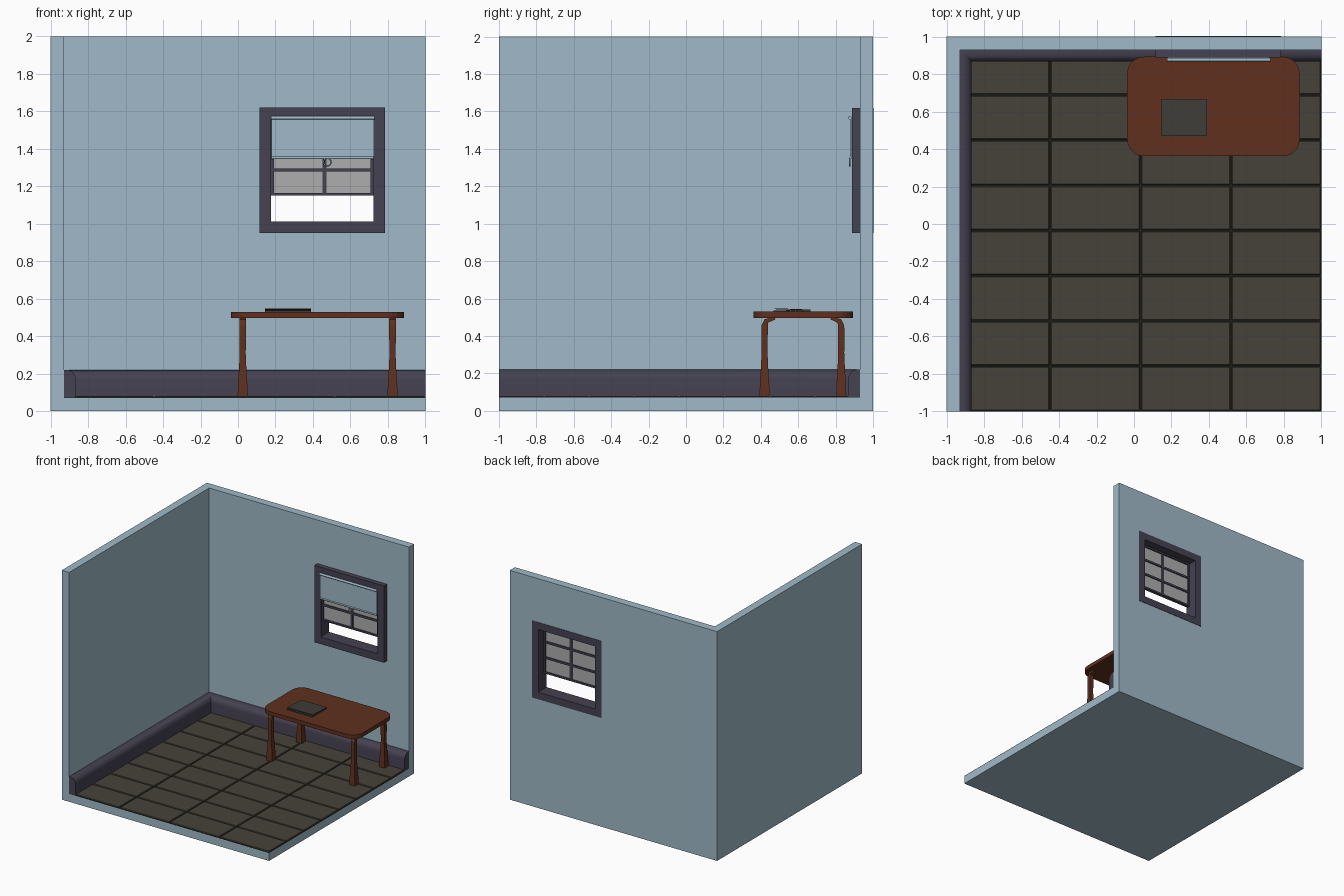
import bpy, bmesh, math
from math import cos, sin, radians

if "Cube" in bpy.data.objects:
    bpy.data.objects.remove(bpy.data.objects["Cube"])


def mat(name, r, g, b):
    m = bpy.data.materials.new(name)
    m.diffuse_color = (r, g, b, 1)
    m.use_nodes = True
    m.node_tree.nodes["Principled BSDF"].inputs["Base Color"].default_value = m.diffuse_color
    return m


WALL = mat("pale_blue", .35, .49, .58)
TRIM = mat("dark_violet", .06, .054, .083)
TILE = mat("olive_tile", .06, .055, .042)
GROUT = mat("grout", .015, .015, .012)
WOOD = mat("red_wood", .115, .03, .013)
DARK = mat("charcoal", .05, .046, .04)
PANE = mat("pane_grey", .43, .42, .42)


def finish(name, bm, material, smooth=False):
    bmesh.ops.recalc_face_normals(bm, faces=bm.faces[:])
    me = bpy.data.meshes.new(name)
    bm.to_mesh(me)
    bm.free()
    ob = bpy.data.objects.new(name, me)
    bpy.context.collection.objects.link(ob)
    if material:
        me.materials.append(material)
    if smooth:
        bpy.ops.object.select_all(action='DESELECT')
        ob.select_set(True)
        bpy.context.view_layer.objects.active = ob
        bpy.ops.object.shade_smooth_by_angle(angle=radians(35))
    return ob


def add_box(bm, x, y, z):
    """Box from (min, max) ranges."""
    vs = bmesh.ops.create_cube(bm, size=1)['verts']
    for v in vs:
        v.co = [(a + b) / 2 + c * (b - a) for (a, b), c in zip((x, y, z), v.co)]
    return vs


def box(name, x, y, z, material):
    bm = bmesh.new()
    add_box(bm, x, y, z)
    return finish(name, bm, material)


def loft(name, rings, material, smooth=False):
    """Skin a list of closed rings and cap both ends."""
    bm = bmesh.new()
    rows = [[bm.verts.new(p) for p in r] for r in rings]
    n = len(rows[0])
    for a, b in zip(rows, rows[1:]):
        for i in range(n):
            bm.faces.new((a[i], a[(i + 1) % n], b[(i + 1) % n], b[i]))
    bm.faces.new(rows[0])
    bm.faces.new(rows[-1])
    return finish(name, bm, material, smooth)


def frame(name, x, z, w, y, material):
    """Rectangular frame in the xz plane, bar width w."""
    bm = bmesh.new()
    rows = []
    for inset, yy in ((0, y[0]), (0, y[1]), (w, y[1]), (w, y[0])):
        a, b, c, d = x[0] + inset, x[1] - inset, z[0] + inset, z[1] - inset
        rows.append([bm.verts.new((px, yy, pz)) for px, pz in ((a, c), (b, c), (b, d), (a, d))])
    for k in range(4):
        r, s = rows[k], rows[(k + 1) % 4]
        for i in range(4):
            bm.faces.new((r[i], r[(i + 1) % 4], s[(i + 1) % 4], s[i]))
    return finish(name, bm, material)


# Room shell: block with the interior and the window opening cut away
room = box("room_shell", (-1, 1), (-1, 1), (0, 2), WALL)
for cutter in (box("room_cutter", (-.93, 1.2), (-1.2, .93), (.07, 2.2), None),
               box("window_cutter", (.145, .755), (.8, 1.2), (.98, 1.59), None)):
    cutter.hide_render = True
    cutter.hide_viewport = True
    mod = room.modifiers.new("cut", 'BOOLEAN')
    mod.operation = 'DIFFERENCE'
    mod.solver = 'EXACT'
    mod.object = cutter

# Floor: grout bed and bevelled tiles
box("grout", (-.93, 1), (-1, .93), (.069, .073), GROUT)
bm = bmesh.new()
tw, th, g = 1.93 / 4, 1.93 / 8, .004
for i in range(4):
    for j in range(8):
        x0, y0 = -.93 + i * tw, -1 + j * th
        add_box(bm, (x0 + g, x0 + tw - g), (y0 + g, y0 + th - g), (.071, .08))
bmesh.ops.bevel(bm, geom=[e for e in bm.edges if min(v.co.z for v in e.verts) > .075
                          or abs(e.verts[0].co.z - e.verts[1].co.z) > .005],
                offset=.004, segments=1, affect='EDGES')
finish("floor_tiles", bm, TILE)

# Skirting: rounded profile swept round the corner with a mitre
prof = [(0, .07), (.063, .07), (.063, .17)]
prof += [(.013 + .05 * cos(radians(a)), .17 + .05 * sin(radians(a))) for a in range(15, 91, 15)]
prof += [(0, .22)]
loft("skirting", [[(-.93 + d, -1, z) for d, z in prof],
                  [(-.93 + d, .93 - d, z) for d, z in prof],
                  [(1, .93 - d, z) for d, z in prof]], TRIM, True)

# Window frame, half-open sash, panes
frame("window_frame", (.115, .785), (.95, 1.62), .062, (.888, 1.003), TRIM)
frame("sash_frame", (.177, .723), (1.15, 1.56), .015, (.902, .930), TRIM)
bm = bmesh.new()
for z in (1.287, 1.423):
    add_box(bm, (.185, .715), (.904, .928), (z - .009, z + .009))
add_box(bm, (.452, .473), (.905, .927), (1.16, 1.55))
finish("sash_bars", bm, TRIM)
box("window_panes", (.185, .715), (.913, .919), (1.16, 1.55), PANE)


def rod(name, x, y, z, r, material):
    ring = [(r * cos(math.tau * i / 12), r * sin(math.tau * i / 12)) for i in range(12)]
    return loft(name, [[(xx, y + a, z + b) for a, b in ring] for xx in x], material, True)


# Roller blind with hem and pull ring
rod("blind_roller", (.176, .728), .877, 1.566, .010, WALL)
box("blind_sheet", (.18, .724), (.880, .884), (1.35, 1.566), WALL)
rod("blind_hem", (.18, .724), .881, 1.352, .007, WALL)
bpy.ops.mesh.primitive_torus_add(major_radius=.020, minor_radius=.004, major_segments=20,
                                 minor_segments=8, location=(.477, .876, 1.329),
                                 rotation=(math.pi / 2, 0, 0))
pull = bpy.context.object
pull.name = "blind_pull_ring"
pull.data.materials.append(WALL)
bpy.ops.object.shade_smooth_by_angle(angle=radians(50))

# Table top with rounded corners
bm = bmesh.new()
add_box(bm, (-.037, .885), (.362, .893), (.496, .53))
bmesh.ops.bevel(bm, geom=[e for e in bm.edges if abs(e.verts[0].co.z - e.verts[1].co.z) > .02],
                offset=.09, segments=5, profile=.5, affect='EDGES')
finish("table_top", bm, WOOD)

# Flared legs that bend inward under the top: (inward, z, half width, half depth, tilt)
LEG = [(0, .078, .027, .027, 0), (0, .14, .025, .025, 0), (0, .22, .020, .020, 0),
       (0, .31, .016, .016, 0), (0, .40, .018, .017, 0), (.001, .455, .018, .017, 8),
       (.010, .480, .018, .013, 45), (.055, .496, .016, .008, 72)]
for side, x in (("left", .025), ("right", .825)):
    for end, y, s in (("front", .42, 1), ("back", .83, -1)):
        loft(f"{end}_{side}_leg",
             [[(x + i * w, y + s * (dy + j * d * cos(radians(a))), z - j * d * sin(radians(a)))
               for i, j in ((-1, -1), (1, -1), (1, 1), (-1, 1))]
              for dy, z, w, d, a in LEG], WOOD)

# Laptop: base, keys, lid almost closed
box("laptop_base", (.145, .39), (.467, .665), (.53, .536), DARK)
bm = bmesh.new()
for i in range(11):
    for j in range(4):
        x0, y0 = .156 + i * .0205, .535 + j * .026
        add_box(bm, (x0, x0 + .017), (y0, y0 + .021), (.535, .5375))
finish("laptop_keys", bm, DARK)
loft("laptop_lid", [[(x, .473, .543), (x, .473, .548), (x, .666, .541), (x, .666, .536)]
                    for x in (.145, .39)], DARK)
rod("laptop_hinge", (.165, .37), .662, .537, .003, DARK)
